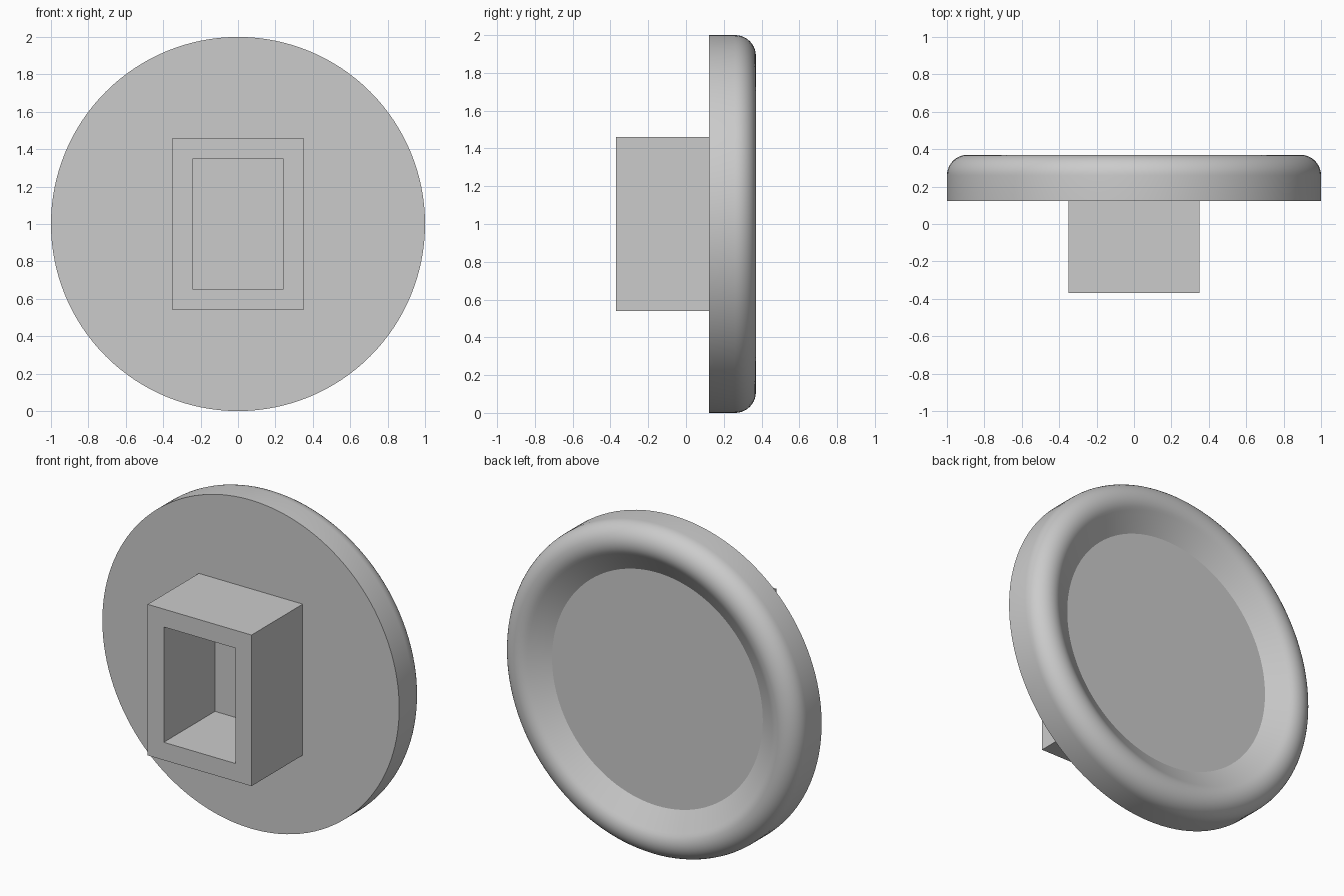
import bpy, bmesh, math
from mathutils import Matrix, Vector

cube = bpy.data.objects.get("Cube")
if cube:
    bpy.data.objects.remove(cube, do_unlink=True)

FRONT, JOINT, BACK = -0.37, 0.123, 0.37   # depth positions along y
CENTRE_Z = 1.0

grey = bpy.data.materials.new("plain grey")
grey.use_nodes = True
colour = (0.6, 0.6, 0.6, 1)
grey.diffuse_color = colour
grey.node_tree.nodes["Principled BSDF"].inputs["Base Color"].default_value = colour


def make_object(name, bm):
    bmesh.ops.recalc_face_normals(bm, faces=bm.faces)
    mesh = bpy.data.meshes.new(name)
    bm.to_mesh(mesh)
    bm.free()
    mesh.materials.append(grey)
    obj = bpy.data.objects.new(name, mesh)
    bpy.context.collection.objects.link(obj)
    return obj


# Round cap: flat front, rounded rim, dished back
rim, rim_r = 0.11, 0.89
profile = [(0, JOINT), (1, JOINT)]
for i in range(15):
    a = math.radians(127 * i / 14)
    profile.append((rim_r + rim * math.cos(a), BACK - rim + rim * math.sin(a)))
profile += [(0.71, 0.275), (0, 0.275)]

bm = bmesh.new()
verts = [bm.verts.new((r, y, CENTRE_Z)) for r, y in profile]
edges = [bm.edges.new(pair) for pair in zip(verts, verts[1:])]
bmesh.ops.spin(bm, geom=verts + edges, cent=(0, 0, CENTRE_Z), axis=(0, 1, 0),
               angle=2 * math.pi, steps=128, use_merge=True)
bmesh.ops.remove_doubles(bm, verts=bm.verts, dist=1e-4)
cap = make_object("cap_disc", bm)
bpy.ops.object.select_all(action="DESELECT")
cap.select_set(True)
bpy.context.view_layer.objects.active = cap
bpy.ops.object.shade_smooth_by_angle(angle=math.radians(30))

# Rectangular socket: a hollow block butted against the cap
bm = bmesh.new()
depth = JOINT - FRONT
place = Matrix.Translation((0, (FRONT + JOINT) / 2, CENTRE_Z))
bmesh.ops.create_cube(bm, size=1, matrix=place @ Matrix.Diagonal((0.7, depth, 0.92, 1)))
front = min(bm.faces, key=lambda f: f.calc_center_median().y)
back = max(bm.faces, key=lambda f: f.calc_center_median().y)
bmesh.ops.inset_individual(bm, faces=[front], thickness=0.154)
hole = bmesh.ops.extrude_discrete_faces(bm, faces=[front])["faces"][0]
bmesh.ops.translate(bm, verts=hole.verts, vec=Vector((0, depth, 0)))
# Open end lets the cap's front close the hole
bmesh.ops.delete(bm, geom=[hole, back], context="FACES")
make_object("socket_block", bm)
